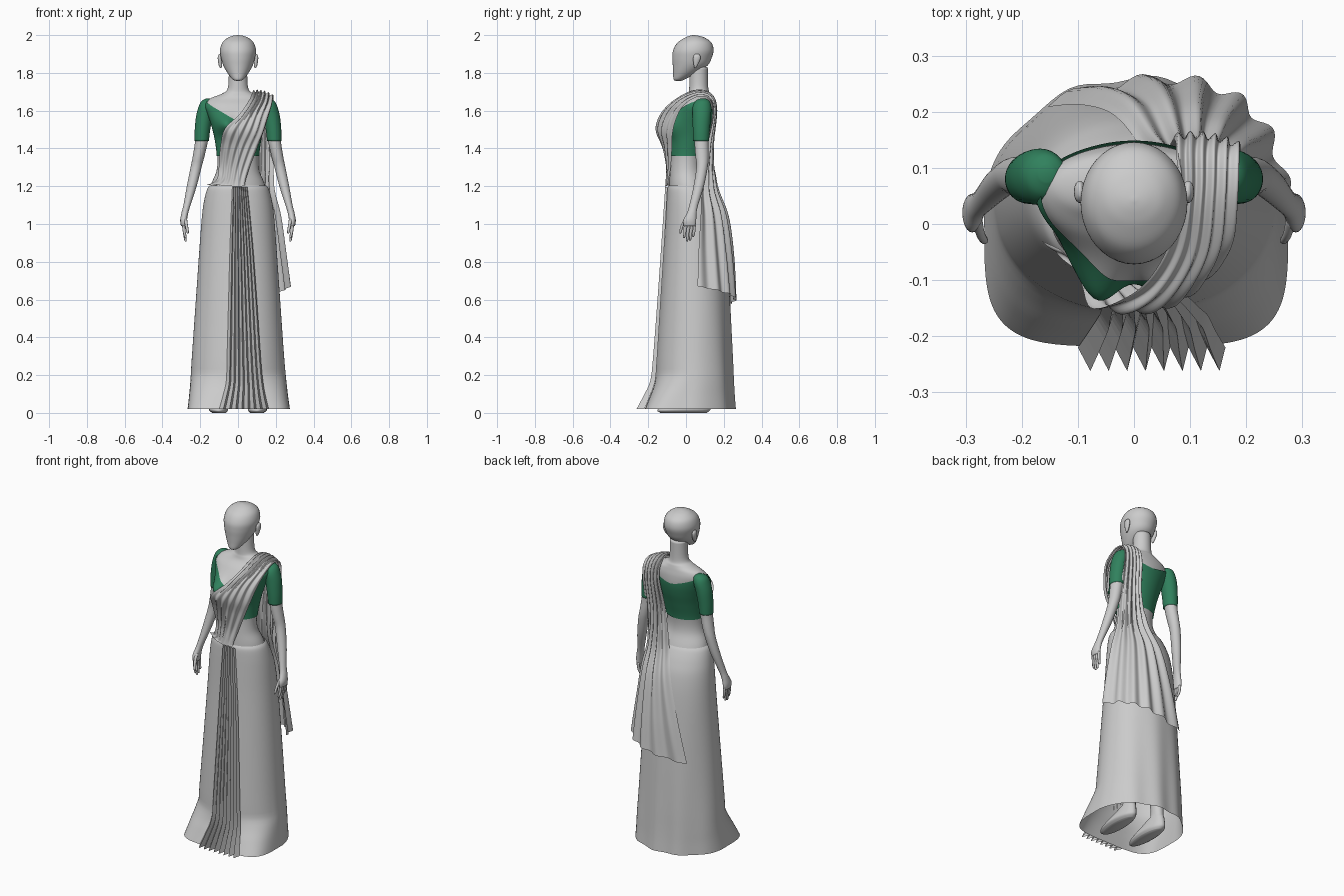
import bpy
from math import sin, cos, pi, exp
from mathutils import Vector
from mathutils.bvhtree import BVHTree

green = bpy.data.materials.new("green_cloth")
green.diffuse_color = (0.03, 0.22, 0.11, 1)


def make(name, verts, faces, smooth=True, mat=None):
    me = bpy.data.meshes.new(name)
    me.from_pydata([tuple(v) for v in verts], [], faces)
    me.polygons.foreach_set("use_smooth", [smooth] * len(me.polygons))
    if mat:
        me.materials.append(mat)
    ob = bpy.data.objects.new(name, me)
    bpy.context.collection.objects.link(ob)
    return ob


def spline(rows, k):
    """Catmull-Rom through tuples, k steps per span."""
    out = []
    for i in range(len(rows) - 1):
        p = [rows[max(i - 1, 0)], rows[i], rows[i + 1], rows[min(i + 2, len(rows) - 1)]]
        for s in range(k):
            t = s / k
            out.append(tuple(0.5 * (2 * b + (c - a) * t + (2 * a - 5 * b + 4 * c - d) * t * t
                             + (3 * b - a - 3 * c + d) * t ** 3) for a, b, c, d in zip(*p)))
    return out + [tuple(rows[-1])]


def ring_point(sec, a, n_front=2.0):
    """Section = (z, centre x, half width, front y, back y)."""
    z, cx, hw, yf, yb = sec
    c, s = cos(a), sin(a)
    e = 2 / n_front if s < 0 else 1
    sg = lambda v: (v > 0) - (v < 0)
    return Vector((cx + hw * sg(c) * abs(c) ** e,
                   (yf + yb) / 2 + (yb - yf) / 2 * sg(s) * abs(s) ** e, z))


def grid_faces(rows, cols, closed):
    return [(i * cols + j, i * cols + (j + 1) % cols, (i + 1) * cols + (j + 1) % cols, (i + 1) * cols + j)
            for i in range(rows - 1) for j in range(cols if closed else cols - 1)]


def loft(name, secs, n=28, k=4, warp=None, cap=True, mat=None, nf=None):
    secs = spline(sorted(secs), k)
    verts = [ring_point(s, 2 * pi * j / n, nf(s[0]) if nf else 2) for s in secs for j in range(n)]
    if warp:
        verts = [warp(v) for v in verts]
    faces = grid_faces(len(secs), n, True)
    tree = BVHTree.FromPolygons(verts, faces)
    if cap:
        faces += [tuple(reversed(range(n))), tuple(range(len(verts) - n, len(verts)))]
    make(name, verts, faces, mat=mat)
    return tree


# torso and neck
torso = [(1.08, 0, .165, -.09, .16), (1.20, 0, .145, -.088, .12), (1.28, 0, .114, -.085, .09),
         (1.36, 0, .108, -.08, .09), (1.45, 0, .119, -.082, .112), (1.52, 0, .136, -.082, .132),
         (1.58, 0, .155, -.068, .143), (1.63, 0, .17, -.035, .142), (1.665, 0, .145, 0, .135),
         (1.69, 0, .085, .012, .128), (1.72, 0, .054, .017, .118), (1.83, 0, .048, .02, .115)]


def bust(v):
    if v.y < 0.03:
        f = min(1, (0.03 - v.y) / 0.06)
        for sx in (-1, 1):
            v.y -= f * 0.062 * exp(-((v.x - sx * .067) / .05) ** 2 - ((v.z - 1.525) / .05) ** 2)
    return v


torso_tree = loft("body_torso", torso, 64, 6, bust)

# blouse body, following the torso with a wide neckline
dense = spline(torso, 8)


def section_at(z, grow):
    for a, b in zip(dense, dense[1:]):
        if a[0] <= z <= b[0]:
            t = (z - a[0]) / (b[0] - a[0])
            s = [p + (q - p) * t for p, q in zip(a, b)]
            return (z, 0, s[2] + grow, s[3] - grow, s[4] + grow)


N, R = 96, 26
verts = []
for i in range(R):
    for j in range(N):
        a = 2 * pi * j / N
        c = abs(cos(a))
        top = 1.545 + .105 * c ** 1.2 if sin(a) < 0 else 1.59 + .06 * c ** 1.5
        z = 1.36 + (top - 1.36) * i / (R - 1)
        verts.append(bust(ring_point(section_at(z, .005), a)))
make("blouse_body", verts, grid_faces(R, N, True), mat=green)

# head
loft("head", [(1.758, 0, .010, -.055, -.025), (1.766, 0, .029, -.066, -.005), (1.80, 0, .056, -.068, .06),
              (1.84, 0, .078, -.070, .115), (1.88, 0, .090, -.072, .136), (1.92, 0, .095, -.068, .146),
              (1.96, 0, .083, -.045, .135), (1.985, 0, .056, -.008, .102), (1.996, 0, .028, .02, .07),
              (2.0, 0, .003, .04, .046)], 40, 5)

arm = [(.99, .288, .014, -.012, .052), (1.02, .288, .018, -.014, .054), (1.06, .281, .018, .006, .056),
       (1.10, .270, .019, .018, .064), (1.20, .245, .026, .04, .095), (1.30, .222, .029, .055, .115),
       (1.36, .208, .031, .05, .12), (1.44, .193, .034, .045, .12), (1.56, .178, .038, .045, .13)]
sleeve = [(1.44, .192, .038, .038, .122), (1.50, .188, .041, .036, .126), (1.57, .178, .044, .035, .132),
          (1.62, .165, .044, .035, .134), (1.65, .158, .036, .05, .125), (1.664, .155, .014, .075, .105)]
leg = [(0, .1, .036, -.135, .11), (.015, .103, .05, -.152, .128), (.04, .102, .046, -.10, .13),
       (.075, .1, .036, -.01, .125), (.12, .098, .032, .04, .118), (.35, .09, .05, .01, .125),
       (.55, .088, .055, -.01, .105), (.95, .085, .08, -.05, .14)]
for sx, side in ((-1, "right"), (1, "left")):
    m = lambda secs: [(s[0], sx * s[1]) + tuple(s[2:]) for s in secs]
    # arms, sleeves, legs with feet
    loft(side + "_arm", m(arm), 24, 4)
    loft(side + "_sleeve", m(sleeve), 32, 5, mat=green)
    loft(side + "_leg", m(leg), 24, 4)
    # fingers and thumb
    for f, tip in enumerate((.925, .908, .912, .93)):
        y = -.004 + .016 * f
        loft(f"{side}_finger_{f + 1}", m([(tip, .277, .002, y - .008, y - .004), (tip + .006, .278, .006, y - .012, y),
                                         (.96, .285, .0075, y - .009, y + .006), (1.0, .288, .009, y - .008, y + .009)]), 10, 3)
    loft(side + "_thumb", m([(.95, .266, .003, -.033, -.027), (.96, .267, .007, -.036, -.022),
                            (1.0, .274, .008, -.025, -.008), (1.04, .281, .01, 0, .025)]), 10, 3)
    # ears
    loft(side + "_ear", m([(1.825, .092, .003, .045, .051), (1.84, .093, .009, .041, .062), (1.87, .096, .011, .037, .076),
                          (1.89, .097, .009, .04, .076), (1.9, .096, .003, .05, .066)]), 14, 3)

# wrapped skirt, boxier flare at the front hem
skirt_secs = [(.02, .004, .271, -.218, .26), (.09, .003, .262, -.19, .255), (.17, .002, .254, -.163, .251),
              (.3, 0, .244, -.155, .246), (.6, 0, .223, -.135, .232), (.9, 0, .202, -.115, .213),
              (1.05, 0, .19, -.107, .192), (1.13, 0, .178, -.103, .165), (1.185, 0, .163, -.099, .138),
              (1.205, 0, .148, -.091, .124)]


def hem_wave(v):
    k = max(0, 1 - v.z / .9)
    if v.y > 0:
        v.y += .006 * k * sin(v.x * 42)
    return v


skirt_tree = loft("skirt", skirt_secs, 96, 5, hem_wave, cap=False,
                  nf=lambda z: 2.15 + 2.2 * max(0, (.2 - z) / .18))

# front knife pleats
folds = 8
rows = spline([(1.195, -.03, .05, -.104, .006), (.9, -.042, .078, -.122, .008), (.6, -.05, .10, -.142, .009),
               (.3, -.058, .12, -.163, .011), (.17, -.062, .132, -.176, .013), (.09, -.08, .146, -.208, .017),
               (.02, -.10, .163, -.241, .021)], 4)
verts = []
for z, x0, x1, y, amp in rows:
    for j in range(2 * folds + 1):
        t = (j + (.35 if j % 2 else 0)) / (2 * folds)
        verts.append((x0 + (x1 - x0) * t, y + (-amp if j % 2 else amp), z))
make("front_pleats", verts, grid_faces(len(rows), 2 * folds + 1, False), smooth=False)

# draped shoulder cloth: rows of inner edge, middle, outer edge
drape = [(-.165, -.03, 1.207, -.05, -.10, 1.20, .035, -.10, 1.20),
         (-.108, -.055, 1.235, -.035, -.10, 1.24, .042, -.095, 1.235),
         (-.098, -.065, 1.32, -.02, -.10, 1.31, .065, -.085, 1.30),
         (-.09, -.105, 1.42, .01, -.12, 1.41, .105, -.08, 1.40),
         (-.07, -.145, 1.50, .05, -.148, 1.50, .138, -.075, 1.48),
         (.01, -.115, 1.575, .085, -.12, 1.585, .163, -.055, 1.56),
         (.06, -.045, 1.65, .12, -.05, 1.655, .182, -.015, 1.63),
         (.078, .04, 1.70, .13, .05, 1.70, .187, .06, 1.675),
         (.075, .125, 1.685, .13, .13, 1.685, .187, .125, 1.66),
         (.07, .155, 1.60, .13, .158, 1.60, .187, .14, 1.58),
         (.05, .125, 1.42, .12, .14, 1.40, .186, .105, 1.40),
         (.015, .145, 1.22, .12, .15, 1.20, .182, .08, 1.20),
         (-.04, .205, 1.03, .125, .20, 1.04, .217, .075, 1.05),
         (-.10, .222, .80, .135, .228, .83, .245, .065, .86),
         (-.155, .215, .57, .145, .245, .62, .272, .06, .67)]
rows = spline(drape, 7)
U = 61
pts = []
for r in rows:
    a, m, b = Vector(r[:3]), Vector(r[3:6]), Vector(r[6:])
    line = []
    for j in range(U):
        u = j / (U - 1)
        p = a * (2 * u - 1) * (u - 1) + m * 4 * u * (1 - u) + b * u * (2 * u - 1)
        tree = torso_tree if p.z > 1.205 else skirt_tree
        co, nor, _, _ = tree.find_nearest(p)
        gap = .012 - (p - co).dot(nor)
        line.append(p + nor * gap if gap > 0 else p)
    pts.append(line)
verts = []
V = len(pts)
for i in range(V):
    for j in range(U):
        du = pts[i][min(j + 1, U - 1)] - pts[i][max(j - 1, 0)]
        dv = pts[min(i + 1, V - 1)][j] - pts[max(i - 1, 0)][j]
        amp = .0065 * min(1, .25 + i / 25) + (.004 if i > V * .75 else 0)
        w = sin(2 * pi * (5.5 * j / (U - 1) + .25 * sin(i * .06)))
        verts.append(pts[i][j] + du.cross(dv).normalized() * amp * w)
make("shoulder_drape", verts, grid_faces(V, U, False))
